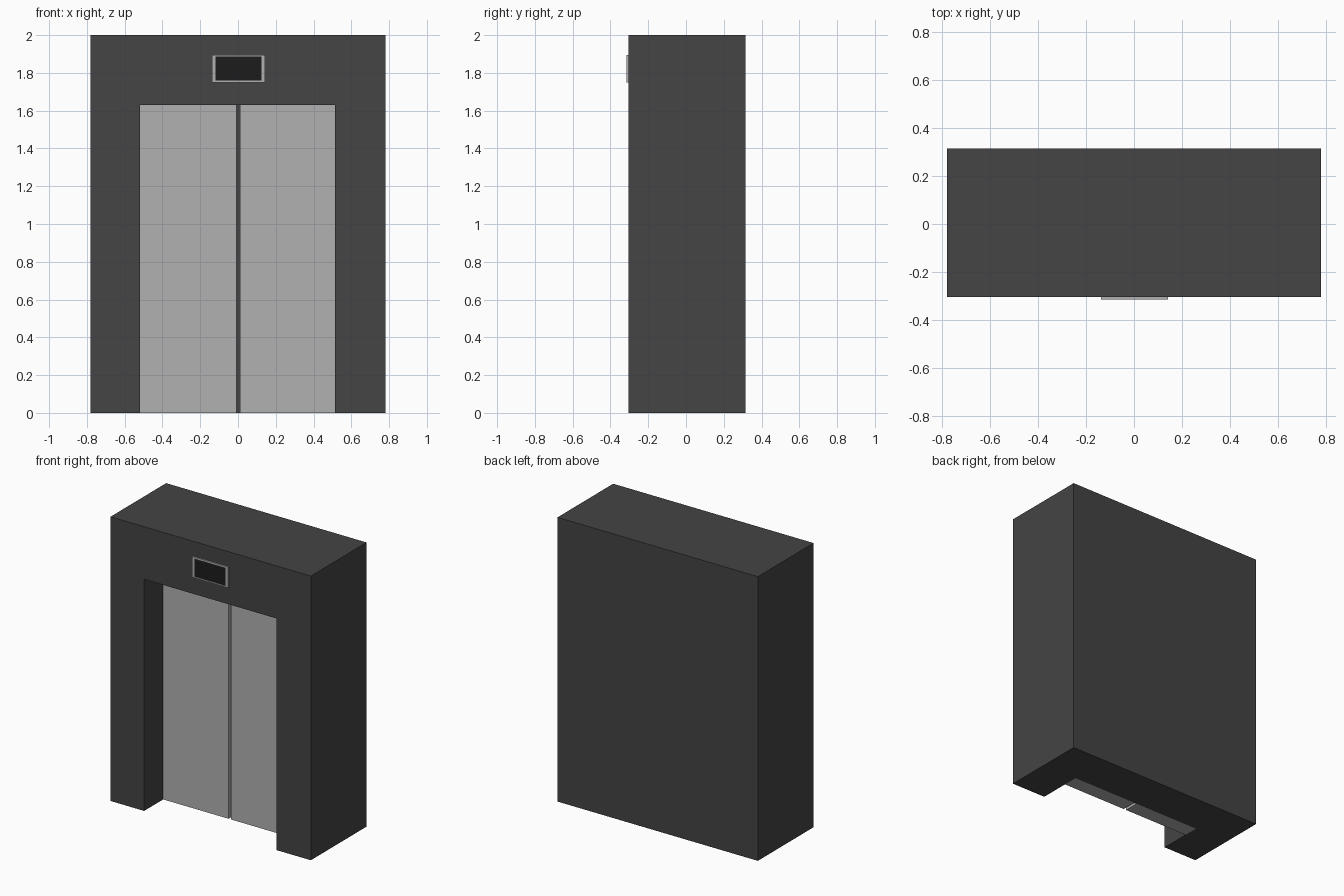
import bpy
import bmesh

if "Cube" in bpy.data.objects:
    bpy.data.objects.remove(bpy.data.objects["Cube"])


def material(name, value):
    mat = bpy.data.materials.new(name)
    mat.diffuse_color = (value, value, value, 1)
    mat.use_nodes = True
    mat.node_tree.nodes["Principled BSDF"].inputs["Base Color"].default_value = mat.diffuse_color
    return mat


def box(name, x, y, z, mat=None):
    """Box from (min, max) ranges on each axis."""
    bm = bmesh.new()
    bmesh.ops.create_cube(bm, size=1)
    for v in bm.verts:
        v.co = [r[0] if c < 0 else r[1] for c, r in zip(v.co, (x, y, z))]
    mesh = bpy.data.meshes.new(name)
    bm.to_mesh(mesh)
    bm.free()
    obj = bpy.data.objects.new(name, mesh)
    bpy.context.collection.objects.link(obj)
    if mat:
        mesh.materials.append(mat)
    return obj


def cut(obj, x, y, z):
    """Remove a box-shaped recess from obj."""
    cutter = box("cutter", x, y, z)
    cutter.hide_render = True
    mod = obj.modifiers.new("recess", 'BOOLEAN')
    mod.operation = 'DIFFERENCE'
    mod.solver = 'EXACT'
    mod.object = cutter
    bpy.context.view_layer.objects.active = obj
    bpy.ops.object.modifier_apply(modifier=mod.name)
    bpy.data.objects.remove(cutter)


dark = material("dark_wall", 0.058)
steel = material("steel", 0.44)
black = material("screen_black", 0.012)

FRONT, BACK = -0.304, 0.315
DOOR_FRONT, RECESS_BACK = -0.092, 0.015
LEFT, RIGHT, DOOR_TOP = -0.518, 0.513, 1.63

# Wall block with a doorway recess open at the floor
wall = box("wall", (-0.78, 0.78), (FRONT, BACK), (0, 2), dark)
cut(wall, (LEFT, RIGHT), (FRONT - 0.1, RECESS_BACK), (-0.1, DOOR_TOP))

# Pair of sliding doors with a narrow gap between them
for name, x in (("left_door", (LEFT, -0.009)), ("right_door", (0.011, RIGHT))):
    box(name, x, (DOOR_FRONT, RECESS_BACK), (0, DOOR_TOP), steel)

# Floor display above the doors: bezel and inset screen
bezel = box("display_bezel", (-0.137, 0.143), (-0.315, FRONT), (1.75, 1.896), steel)
cut(bezel, (-0.12, 0.125), (-0.4, -0.308), (1.759, 1.886))
box("display_screen", (-0.12, 0.125), (-0.311, -0.308), (1.759, 1.886), black)
